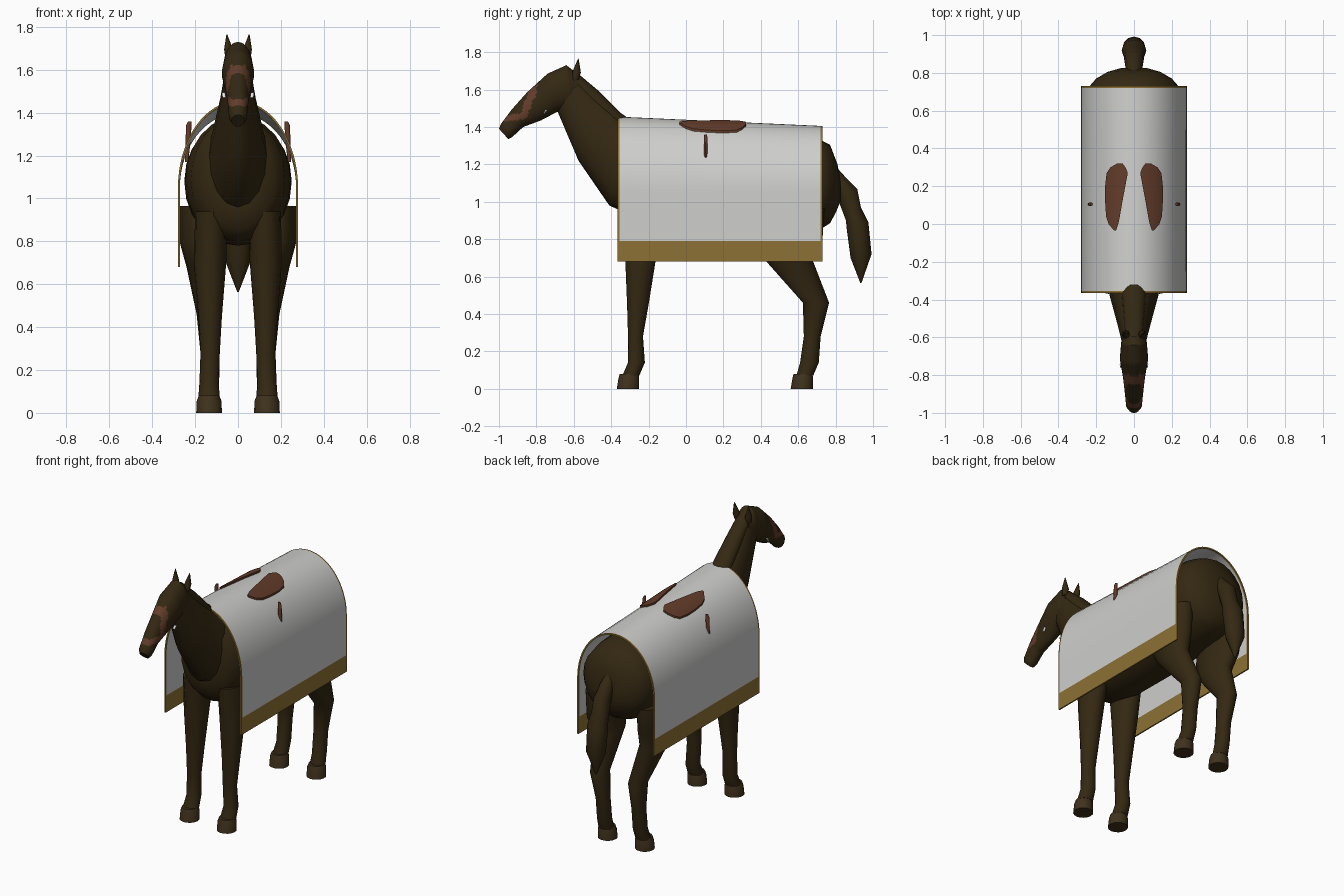
import bpy, bmesh, math
from mathutils import Vector

if "Cube" in bpy.data.objects:
    bpy.data.objects.remove(bpy.data.objects["Cube"])


def material(name, rgb):
    m = bpy.data.materials.new(name)
    m.diffuse_color = (*rgb, 1)
    m.use_nodes = True
    m.node_tree.nodes["Principled BSDF"].inputs["Base Color"].default_value = m.diffuse_color
    return m


COAT = material("dark coat", (0.034, 0.021, 0.006))
HOOF = material("hoof brown", (0.05, 0.031, 0.012))
CLOTH = material("pale cloth", (0.62, 0.62, 0.61))
GOLD = material("gold trim", (0.27, 0.165, 0.035))
LEATHER = material("red brown leather", (0.125, 0.045, 0.023))
WHITE = material("eye white", (0.85, 0.85, 0.85))


def finish(name, bm, mats, angle=50):
    bmesh.ops.recalc_face_normals(bm, faces=bm.faces)
    me = bpy.data.meshes.new(name)
    bm.to_mesh(me)
    bm.free()
    ob = bpy.data.objects.new(name, me)
    bpy.context.collection.objects.link(ob)
    for m in mats:
        me.materials.append(m)
    bpy.ops.object.select_all(action='DESELECT')
    ob.select_set(True)
    bpy.context.view_layer.objects.active = ob
    bpy.ops.object.shade_smooth_by_angle(angle=math.radians(angle))
    return ob


def loft(name, rings, mats, n=16, steps=1, rule=None, angle=50):
    """Each ring: centre x, half width, then two opposite points (y, z)."""
    full = []
    for a, b in zip(rings, rings[1:]):
        for s in range(steps):
            full.append([p + (q - p) * s / steps for p, q in zip(a, b)])
    full.append(rings[-1])
    bm = bmesh.new()
    loops = []
    for x, rx, ya, za, yb, zb in full:
        loop = []
        for i in range(n):
            t = 2 * math.pi * i / n
            c = math.cos(t) / 2
            loop.append(bm.verts.new((x + rx * math.sin(t),
                                      (ya + yb) / 2 + (ya - yb) * c,
                                      (za + zb) / 2 + (za - zb) * c)))
        loops.append(loop)
    for a, b in zip(loops, loops[1:]):
        for i in range(n):
            j = (i + 1) % n
            bm.faces.new((a[i], a[j], b[j], b[i]))
    bm.faces.new(loops[0])
    bm.faces.new(loops[-1])
    if rule:
        for f in bm.faces:
            f.material_index = rule(f.calc_center_median())
    return finish(name, bm, mats, angle)


# Trunk: chest, belly and rounded rump
loft("body", [
    (0, .10, -.365, 1.28, -.365, .96), (0, .17, -.35, 1.34, -.35, .86),
    (0, .22, -.28, 1.38, -.28, .80), (0, .245, -.12, 1.385, -.12, .78),
    (0, .25, .15, 1.37, .15, .78), (0, .25, .45, 1.37, .45, .80),
    (0, .245, .65, 1.35, .65, .83), (0, .235, .73, 1.325, .73, .86),
    (0, .20, .77, 1.305, .77, .885), (0, .14, .81, 1.20, .80, .94),
    (0, .07, .825, 1.12, .825, 1.0)], [COAT], n=24)

# Neck and mane
loft("neck", [
    (0, .06, -.585, 1.68, -.69, 1.49), (0, .09, -.47, 1.575, -.575, 1.22),
    (0, .13, -.34, 1.45, -.41, .98), (0, .15, -.22, 1.40, -.30, .93)], [COAT])
loft("mane", [
    (0, .045, -.595, 1.70, -.60, 1.62), (0, .055, -.47, 1.595, -.51, 1.50),
    (0, .065, -.35, 1.475, -.39, 1.38), (0, .045, -.32, 1.455, -.34, 1.38)], [COAT])


# Head with painted bridle straps
def near(p, a, b, r):
    p, a, b = Vector(p), Vector(a), Vector(b)
    d = b - a
    t = max(0, min(1, (p - a).dot(d) / d.length_squared))
    return (p - a - d * t).length < r


def bridle(c):
    p = (c.y, c.z)
    return int(near(p, (-.815, 1.61), (-.865, 1.465), .02)
               or near(p, (-.865, 1.46), (-.965, 1.445), .016))


loft("head", [
    (0, .05, -.60, 1.70, -.56, 1.56), (0, .068, -.64, 1.73, -.61, 1.50),
    (0, .075, -.74, 1.685, -.69, 1.48), (0, .058, -.85, 1.585, -.775, 1.435),
    (0, .048, -.93, 1.495, -.87, 1.40), (0, .042, -.99, 1.415, -.93, 1.345),
    (0, .03, -1.0, 1.39, -.95, 1.335)],
    [COAT, LEATHER], n=32, steps=8, rule=bridle)

# Legs, hooves, ears, eyes and stirrup straps on both sides
for s, side in ((1, "right"), (-1, "left")):
    loft("front_leg_" + side, [
        (s * .125, .075, -.355, .94, -.10, .94), (s * .13, .075, -.325, .70, -.16, .70),
        (s * .13, .055, -.315, .45, -.20, .45), (s * .13, .045, -.31, .28, -.23, .28),
        (s * .135, .045, -.31, .14, -.22, .14), (s * .135, .05, -.34, .07, -.25, .07)], [COAT])
    loft("hind_leg_" + side, [
        (s * .185, .088, .40, .965, .74, .965), (s * .185, .088, .38, .80, .73, .80),
        (s * .165, .075, .43, .68, .68, .68), (s * .138, .055, .625, .46, .765, .46),
        (s * .13, .045, .63, .28, .72, .28), (s * .13, .042, .61, .14, .71, .14),
        (s * .135, .048, .59, .07, .68, .07)], [COAT])
    for name, y in (("front", -.31), ("hind", .62)):
        loft(name + "_hoof_" + side, [
            (s * .135, .06, y - .06, 0, y + .06, 0),
            (s * .135, .058, y - .052, .05, y + .06, .06),
            (s * .135, .048, y - .045, .08, y + .055, .08)], [HOOF], angle=30)
    loft("ear_" + side, [
        (s * .042, .016, -.61, 1.65, -.575, 1.65), (s * .044, .021, -.605, 1.70, -.562, 1.69),
        (s * .052, .002, -.577, 1.765, -.574, 1.765)], [COAT], n=8)
    loft("eye_" + side, [
        (s * .064, .008, -.764, 1.472, -.756, 1.469),
        (s * .068, .008, -.752, 1.494, -.738, 1.49)], [WHITE], n=8)
    loft("stirrup_strap_" + side, [
        (s * .225, .008, .098, 1.36, .112, 1.36), (s * .23, .013, .095, 1.34, .115, 1.34),
        (s * .232, .012, .095, 1.28, .115, 1.28), (s * .24, .008, .098, 1.17, .112, 1.17)],
        [LEATHER], n=8)

# Tail
loft("tail", [
    (0, .035, .80, 1.19, .79, 1.08), (0, .045, .845, 1.14, .81, 1.04),
    (0, .052, .915, 1.07, .825, .98), (0, .055, .935, .97, .855, .90),
    (0, .065, .975, .89, .86, .85), (0, .06, .992, .72, .88, .70),
    (0, .004, .938, .565, .932, .565)], [COAT], n=12)

# Draped blanket: arched sheet, gold hem and gold end edges
FRONT, BACK = -.365, .73


def top_z(y):
    return 1.455 - .05 * (y - FRONT) / (BACK - FRONT)


def arch(y, inset):
    r, h = .28 - inset, top_z(y) - 1.05 - inset
    pts = [(r, .68), (r, .79), (r, .92)]
    pts += [(r * math.cos(math.pi * i / 32), 1.05 + h * math.sin(math.pi * i / 32))
            for i in range(33)]
    return pts + [(-r, .92), (-r, .79), (-r, .68)]


bm = bmesh.new()
grid = []
for y in (FRONT, FRONT + .01, BACK - .01, BACK):
    outer, inner = arch(y, 0), arch(y, .009)
    grid.append([bm.verts.new((x, y, z)) for x, z in outer + inner[::-1]])
count = len(grid[0])
for k, (a, b) in enumerate(zip(grid, grid[1:])):
    for i in range(count):
        j = (i + 1) % count
        f = bm.faces.new((a[i], a[j], b[j], b[i]))
        f.material_index = int(k != 1 or f.calc_center_median().z < .79)
for row in (grid[0], grid[-1]):
    for i in range(count // 2 - 1):
        f = bm.faces.new((row[i], row[i + 1], row[count - 2 - i], row[count - 1 - i]))
        f.material_index = 1
finish("blanket", bm, [CLOTH, GOLD], 35)

# Saddle flaps hugging the blanket: rows of (y, inner x, outer x)
FLAP = [(-.035, .095, .105), (0, .083, .135), (.04, .075, .148), (.12, .061, .153),
        (.20, .046, .153), (.27, .033, .145), (.30, .045, .125), (.32, .06, .09)]
for s, side in ((1, "right"), (-1, "left")):
    bm = bmesh.new()
    rows = []
    for y, xi, xo in FLAP:
        row = []
        for i in range(7):
            x = xi + (xo - xi) * i / 6
            z = 1.05 + (top_z(y) - 1.05) * math.sqrt(1 - (x / .28) ** 2)
            row.append(bm.verts.new((s * x, y, z + .012)))
        rows.append(row)
    for a, b in zip(rows, rows[1:]):
        for i in range(6):
            bm.faces.new((a[i], a[i + 1], b[i + 1], b[i]))
    base = bm.faces[:]
    bmesh.ops.recalc_face_normals(bm, faces=base)
    low = bmesh.ops.extrude_face_region(bm, geom=base)["geom"]
    for v in low:
        if isinstance(v, bmesh.types.BMVert):
            v.co.z -= .018
    finish("saddle_flap_" + side, bm, [LEATHER], 40)
